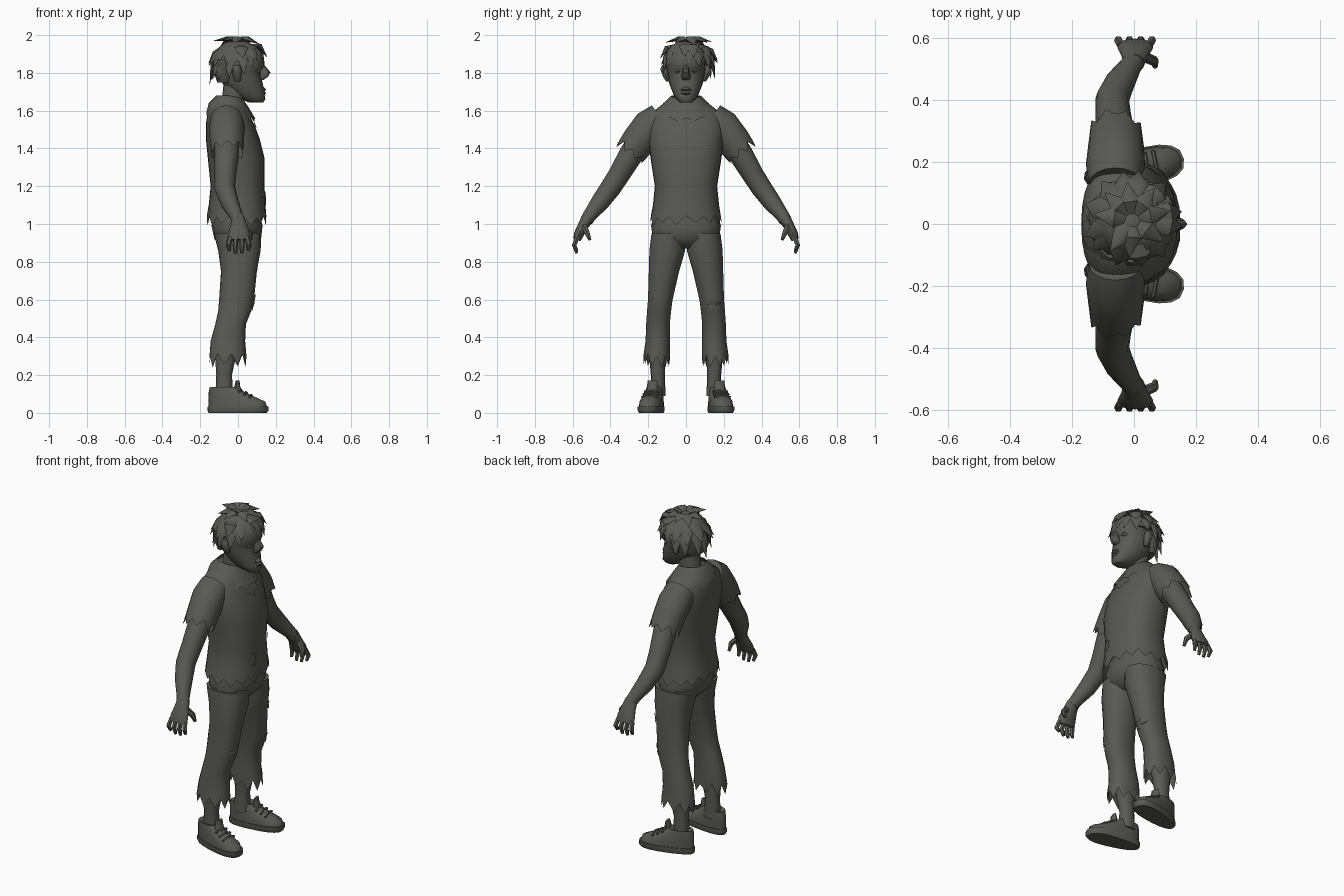
import bpy, bmesh, random
from math import sin, cos, pi
from mathutils import Vector, Matrix
from mathutils.bvhtree import BVHTree

random.seed(4)
if "Cube" in bpy.data.objects:
    bpy.data.objects.remove(bpy.data.objects["Cube"])

grey = bpy.data.materials.new("dark_grey")
grey.use_nodes = True
colour = (0.1, 0.1, 0.09, 1)
grey.diffuse_color = colour
grey.node_tree.nodes["Principled BSDF"].inputs["Base Color"].default_value = colour
parts = []


def finish(name, bm):
    """Turn a bmesh into a named object."""
    mesh = bpy.data.meshes.new(name)
    bm.to_mesh(mesh)
    bm.free()
    mesh.materials.append(grey)
    obj = bpy.data.objects.new(name, mesh)
    bpy.context.collection.objects.link(obj)
    parts.append(obj)
    return obj


def skin(name, rings, caps=(True, True), pair=False):
    """Bridge rings of points; a pair is mirrored across the body."""
    for side, sign in (("left_", 1), ("right_", -1)) if pair else (("", 1),):
        bm = bmesh.new()
        loops = [[bm.verts.new((p.x, p.y * sign, p.z)) for p in r] for r in rings]
        for low, high in zip(loops, loops[1:]):
            n = len(low)
            for j in range(n):
                k = (j + 1) % n
                bm.faces.new((low[j], low[k], high[k], high[j]))
        for use, loop in zip(caps, (loops[0], loops[-1])):
            if use:
                bm.faces.new(loop)
        bmesh.ops.recalc_face_normals(bm, faces=bm.faces)
        obj = finish(side + name, bm)
    return obj


def bent(v, p):
    return abs(v) ** p * (1 if v > 0 else -1)


def stack(rows, n=16, p=0.9):
    """Level rings from rows of z, back, front, inner y, outer y (or half width)."""
    rings = []
    for z, xb, xf, *ys in rows:
        y0, y1 = ys if len(ys) == 2 else (-ys[0], ys[0])
        ring = []
        for j in range(n):
            a = 2 * pi * j / n
            ring.append(Vector(((xb + xf) / 2 + (xf - xb) / 2 * bent(cos(a), p),
                                (y0 + y1) / 2 + (y1 - y0) / 2 * bent(sin(a), p), z)))
        rings.append(ring)
    return rings


def tube(rows, n=12, ref=(1, 0, 0)):
    """Rings across a path of x, y, z, radius along ref, other radius."""
    pts = [Vector(r[:3]) for r in rows]
    rings = []
    for i, r in enumerate(rows):
        t = (pts[min(i + 1, len(pts) - 1)] - pts[max(i - 1, 0)]).normalized()
        a = Vector(ref)
        a = (a - t * a.dot(t)).normalized()
        b = t.cross(a)
        rings.append([pts[i] + a * r[3] * cos(2 * pi * j / n) + b * r[-1] * sin(2 * pi * j / n)
                      for j in range(n)])
    return rings


def fray(ring, direction, amount):
    """Pull every other point of a hem into a ragged tooth."""
    for j, p in enumerate(ring):
        reach = random.uniform(0.5, 1) if j % 2 else random.uniform(-0.4, 0)
        p += Vector(direction) * amount * reach


def rip(name, target, y, z, w, h, teeth=7):
    """Thin ragged patch laid on the front of a garment."""
    tree = BVHTree.FromPolygons([v.co for v in target.data.vertices],
                                [list(f.vertices) for f in target.data.polygons])
    bm = bmesh.new()

    def place(py, pz):
        hit = tree.ray_cast(Vector((1, py, pz)), Vector((-1, 0, 0)))[0]
        return bm.verts.new((hit.x + 0.007 if hit else 0.05, py, pz))

    centre = place(y, z)
    rim = []
    for j in range(teeth * 2):
        a, k = pi * j / teeth, random.uniform(0.8, 1) if j % 2 else 0.55
        rim.append(place(y + w * k * cos(a), z + h * k * sin(a)))
    for j, v in enumerate(rim):
        bm.faces.new((centre, v, rim[(j + 1) % len(rim)]))
    return finish(name, bm)


# Shirt with ragged hem
rows = [(1.03, -.165, .15, .19), (1.1, -.155, .145, .175), (1.2, -.145, .14, .165),
        (1.35, -.16, .14, .188), (1.45, -.17, .115, .2), (1.53, -.17, .085, .205),
        (1.59, -.16, .055, .18), (1.63, -.145, .035, .13), (1.655, -.125, .02, .085)]
rings = stack(rows, 28, .85)
fray(rings[0], (0, 0, -1), .045)
shirt = skin("shirt", rings, (False, True))

# Folded collar, lower at the front
collar = stack([(1.57, -.168, .09, .155), (1.625, -.155, .055, .12), (1.665, -.115, .025, .078)], 24)
fray(collar[0], (0, 0, -1), .02)
for ring in collar:
    for v in ring:
        v.z += .015 - .2 * max(v.x + .05, 0)
skin("collar", collar, (False, False))

# Sleeves
sleeve = tube([(-.06, .13, 1.56, .085), (-.06, .19, 1.515, .095), (-.058, .25, 1.44, .09),
               (-.058, .285, 1.39, .086)], 16)
fray(sleeve[-1], (0, .55, -.8), .045)
skin("sleeve", sleeve, (True, False), True)

# Bare arms
skin("arm", tube([(-.06, .2, 1.5, .068), (-.06, .29, 1.37, .064), (-.067, .355, 1.26, .057),
                  (-.07, .4, 1.19, .055), (-.045, .455, 1.115, .049),
                  (-.01, .51, 1.045, .036), (0, .525, 1.02, .035)]), pair=True)

# Hands
skin("palm", tube([(0, .518, 1.035, .034), (.003, .545, .99, .045, .028),
                   (.004, .568, .945, .058, .026), (.004, .578, .915, .054, .02)]), pair=True)
for i, label in enumerate(("little", "ring", "middle", "index")):
    x = -.042 + i * .03
    drop = .015 * sin(i * 1.1)
    skin(label + "_finger", tube([(x, .575, .93, .014), (x * 1.2, .592, .888, .014),
                                  (x * 1.1, .578, .858 - drop, .009)], 6), pair=True)
skin("thumb", tube([(.03, .54, .99, .018), (.065, .525, .955, .016),
                    (.068, .508, .915, .009)], 6), pair=True)

# Hips and trouser legs
skin("hips", stack([(.87, -.07, .07, .1), (.92, -.125, .122, .175),
                    (.99, -.14, .13, .185), (1.07, -.12, .11, .16)], 20))
leg = stack([(.295, -.155, .045, .085, .225), (.38, -.145, .038, .085, .215),
             (.47, -.12, .042, .085, .212), (.54, -.105, .07, .078, .207),
             (.6, -.1, .085, .07, .202), (.75, -.09, .1, .035, .198),
             (.86, -.105, .12, .003, .195), (.95, -.128, .123, .003, .184)], 18)
fray(leg[0], (0, 0, -1), .055)
trousers = skin("trouser_leg", leg, (False, True), True)

# Shins
skin("shin", stack([(.09, -.12, -.025, .108, .188), (.2, -.115, -.032, .112, .186),
                    (.35, -.125, 0, .105, .2)], 12), pair=True)


def turn_out(rings):
    """Widen the toe end and swing a foot part outward."""
    spin = Matrix.Translation((0, .178, 0)) @ Matrix.Rotation(.2, 4, 'Z')
    return [[spin @ Vector((v.x, v.y * (1 + 1.3 * v.x), v.z)) for v in r] for r in rings]


# Shoes
sole = stack([(0, -.158, .155, .054), (.012, -.165, .164, .06), (.035, -.163, .164, .06)], 18, .8)
skin("shoe_sole", turn_out(sole), pair=True)
upper = stack([(.03, -.158, .158, .056), (.06, -.16, .147, .055), (.083, -.16, .095, .052),
               (.11, -.158, .035, .05), (.138, -.152, -.012, .046), (.13, -.13, -.03, .034)], 18, .85)
skin("shoe_upper", turn_out(upper), pair=True)
tongue = stack([(.1, -.03, .035, .03), (.14, -.02, .012, .03), (.172, -.01, .006, .026)], 8)
skin("shoe_tongue", turn_out(tongue), pair=True)
for i in range(3):
    x, z = .015 + i * .028, .123 - i * .014
    lace = tube([(x, -.04, z - .012, .007), (x, 0, z, .007), (x, .04, z - .012, .007)], 6)
    skin("lace_%d" % (i + 1), turn_out(lace), pair=True)

# Neck and head
skin("neck", stack([(1.58, -.12, .04, .07), (1.66, -.085, .035, .06), (1.76, -.075, .05, .066)]))
skin("head", stack([(1.642, .06, .132, .03), (1.66, .02, .145, .052), (1.69, -.03, .14, .068),
                    (1.74, -.08, .132, .088), (1.79, -.1, .12, .098), (1.812, -.103, .122, .101),
                    (1.838, -.105, .141, .104), (1.89, -.105, .132, .105),
                    (1.94, -.08, .1, .085), (1.965, -.03, .05, .04)], 20))
skin("nose", stack([(1.762, .1, .134, .02), (1.78, .1, .16, .025), (1.803, .1, .172, .018),
                    (1.842, .1, .14, .013)], 8))
skin("lower_lip", stack([(1.682, .1, .14, .02), (1.693, .1, .15, .03), (1.703, .1, .14, .032)], 10))
skin("upper_lip", stack([(1.703, .1, .14, .034), (1.712, .1, .151, .028), (1.726, .1, .134, .016)], 10))
skin("ear", stack([(1.755, -.015, .012, .09, .105), (1.78, -.025, .018, .09, .122),
                   (1.82, -.035, .018, .09, .136), (1.842, -.025, .008, .09, .125)], 8), pair=True)
skin("eye", stack([(1.8, .09, .112, .025, .06), (1.811, .09, .122, .022, .063),
                   (1.822, .09, .116, .026, .06)], 10), pair=True)

# Hair cap
hair_cap = [(1.86 + .115 * sin(a), -.012 - .118 * cos(a), -.005 + .128 * cos(a),
             .005 - .118 * cos(a), .005 + .118 * cos(a)) for a in (.0, .35, .7, 1.05, 1.4)]
skin("hair_cap", stack(hair_cap, 18, 1))
skin("hair_nape", stack([(1.75, -.11, -.03, .075), (1.8, -.127, 0, .1), (1.87, -.13, .03, .116)]))


def lock(name, angle, path, width):
    """Pointed tuft of hair following (distance out, height) points."""
    d = Vector((cos(angle), sin(angle), 0))
    rows = []
    for (r, z), w in zip(path, (.8, 1, .04)):
        rows.append((d.x * r - .005, d.y * r * .97 + .015, z, width * w, .014 * w))
    skin(name, tube(rows, 6, (-d.y, d.x, 0)))


# Three tiers of tufts, shorter over the face
for i in range(14):
    a = 2 * pi * (i + random.uniform(-.2, .2)) / 14
    lift = .085 * max(cos(a), 0) + .035 * abs(sin(a))
    low = 1.755 + random.uniform(-.02, .015) + lift
    lock("low_tuft_%d" % i, a, [(.09, 1.9 + lift * .4), (.128, 1.85 + lift * .6), (.145, low)], .036)
for i in range(12):
    a = 2 * pi * (i + .5 + random.uniform(-.25, .25)) / 12
    lift = .025 * cos(a) + random.uniform(-.015, .015)
    lock("mid_tuft_%d" % i, a, [(.06, 1.945), (.122, 1.915 + lift), (.16, 1.86 + lift)], .036)
for i in range(8):
    a = 2 * pi * (i + random.uniform(-.3, .3)) / 8
    lock("top_tuft_%d" % i, a, [(.01, 1.955), (.06, 1.98), (.125, 1.955 + random.uniform(-.02, .02))], .034)

# Rips in the clothing
rip("neckline_tear", shirt, 0, 1.545, .085, .07, 6)
rip("shirt_tear_right", shirt, -.06, 1.14, .03, .055)
rip("shirt_tear_left", shirt, .11, 1.22, .025, .03, 4)
rip("thigh_tear", trousers, -.15, .6, .04, .045)
left_leg = bpy.data.objects["left_trouser_leg"]
rip("left_thigh_tear", left_leg, .165, .76, .022, .045, 5)
rip("left_knee_tear", left_leg, .15, .57, .045, .04)

# Smooth shading with sharp torn edges
for obj in bpy.context.selected_objects:
    obj.select_set(False)
for obj in parts:
    obj.select_set(True)
bpy.context.view_layer.objects.active = parts[0]
bpy.ops.object.shade_smooth_by_angle(angle=.8)
